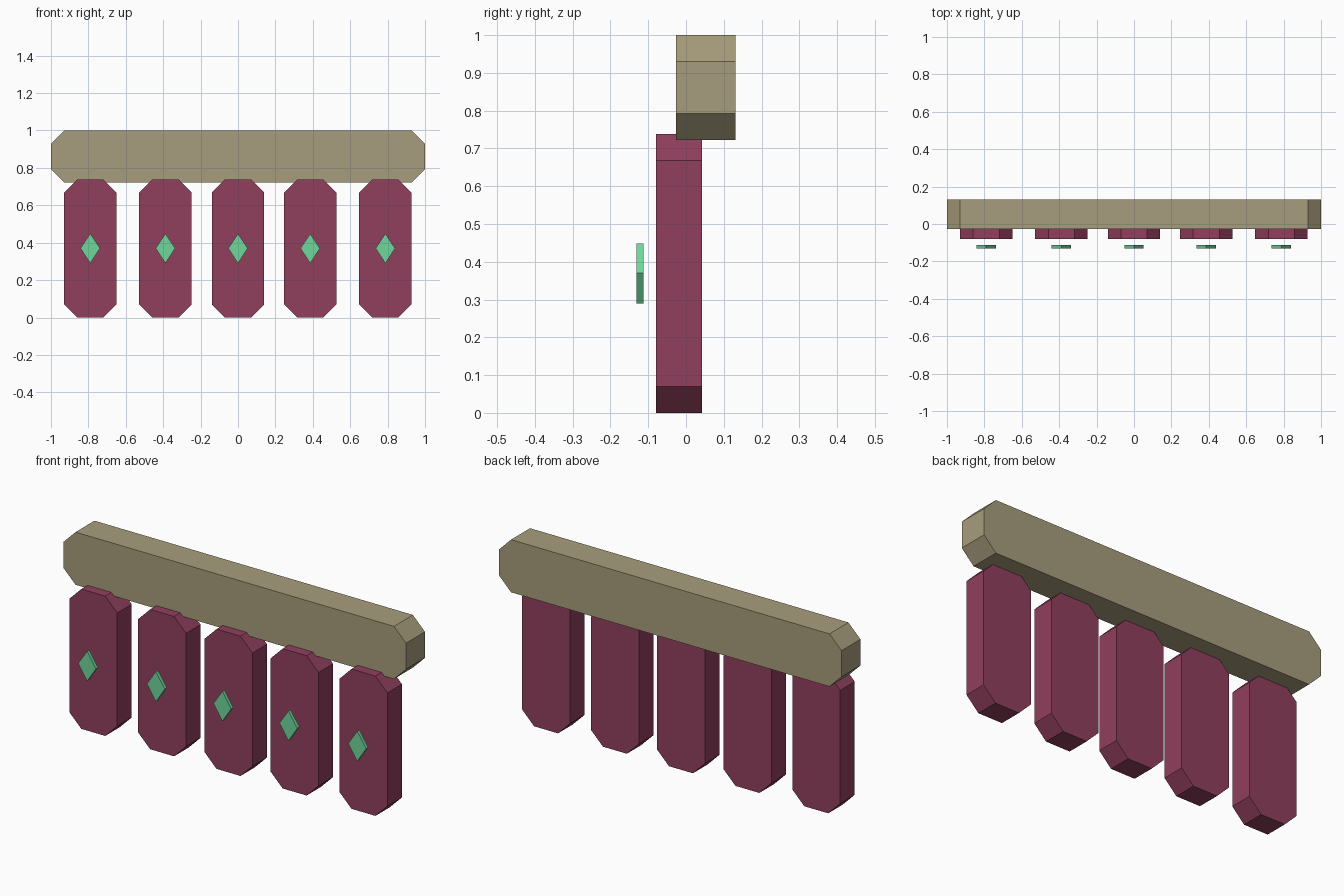
import bpy, bmesh

if "Cube" in bpy.data.objects:
    bpy.data.objects.remove(bpy.data.objects["Cube"])


def material(name, color):
    m = bpy.data.materials.new(name)
    m.diffuse_color = (*color, 1)
    m.use_nodes = True
    m.node_tree.nodes["Principled BSDF"].inputs["Base Color"].default_value = m.diffuse_color
    return m


def prism(name, profile, x, y0, y1, mat):
    """Extrude a closed XZ profile from y0 (front) to y1 (back)."""
    bm = bmesh.new()
    face = bm.faces.new([bm.verts.new((px, y0, pz)) for px, pz in profile])
    ext = bmesh.ops.extrude_face_region(bm, geom=[face], use_keep_orig=True)
    moved = [v for v in ext["geom"] if isinstance(v, bmesh.types.BMVert)]
    bmesh.ops.translate(bm, verts=moved, vec=(0, y1 - y0, 0))
    bmesh.ops.recalc_face_normals(bm, faces=bm.faces)
    mesh = bpy.data.meshes.new(name)
    bm.to_mesh(mesh)
    bm.free()
    mesh.materials.append(mat)
    obj = bpy.data.objects.new(name, mesh)
    obj.location.x = x
    bpy.context.collection.objects.link(obj)
    return obj


def clipped_rect(w, z0, z1, c):
    """Rectangle of half width w with its four corners cut by c."""
    return [(-w + c, z0), (w - c, z0), (w, z0 + c), (w, z1 - c),
            (w - c, z1), (-w + c, z1), (-w, z1 - c), (-w, z0 + c)]


tan = material("tan", (0.39, 0.34, 0.205))
maroon = material("maroon", (0.28, 0.05, 0.11))
green = material("green", (0.16, 0.68, 0.33))

# Crossbeam along the top
prism("crossbeam", clipped_rect(1.0, 0.722, 1.0, 0.07), 0, -0.027, 0.131, tan)

# Hanging slats, each with a diamond floating in front
diamond = [(0, 0.29), (0.052, 0.37), (0, 0.448), (-0.052, 0.37)]
for i, x in enumerate((-0.79, -0.388, 0, 0.386, 0.788), 1):
    prism(f"slat_{i}", clipped_rect(0.14, 0, 0.738, 0.07), x, -0.079, 0.042, maroon)
    prism(f"diamond_{i}", diamond, x, -0.131, -0.113, green)
